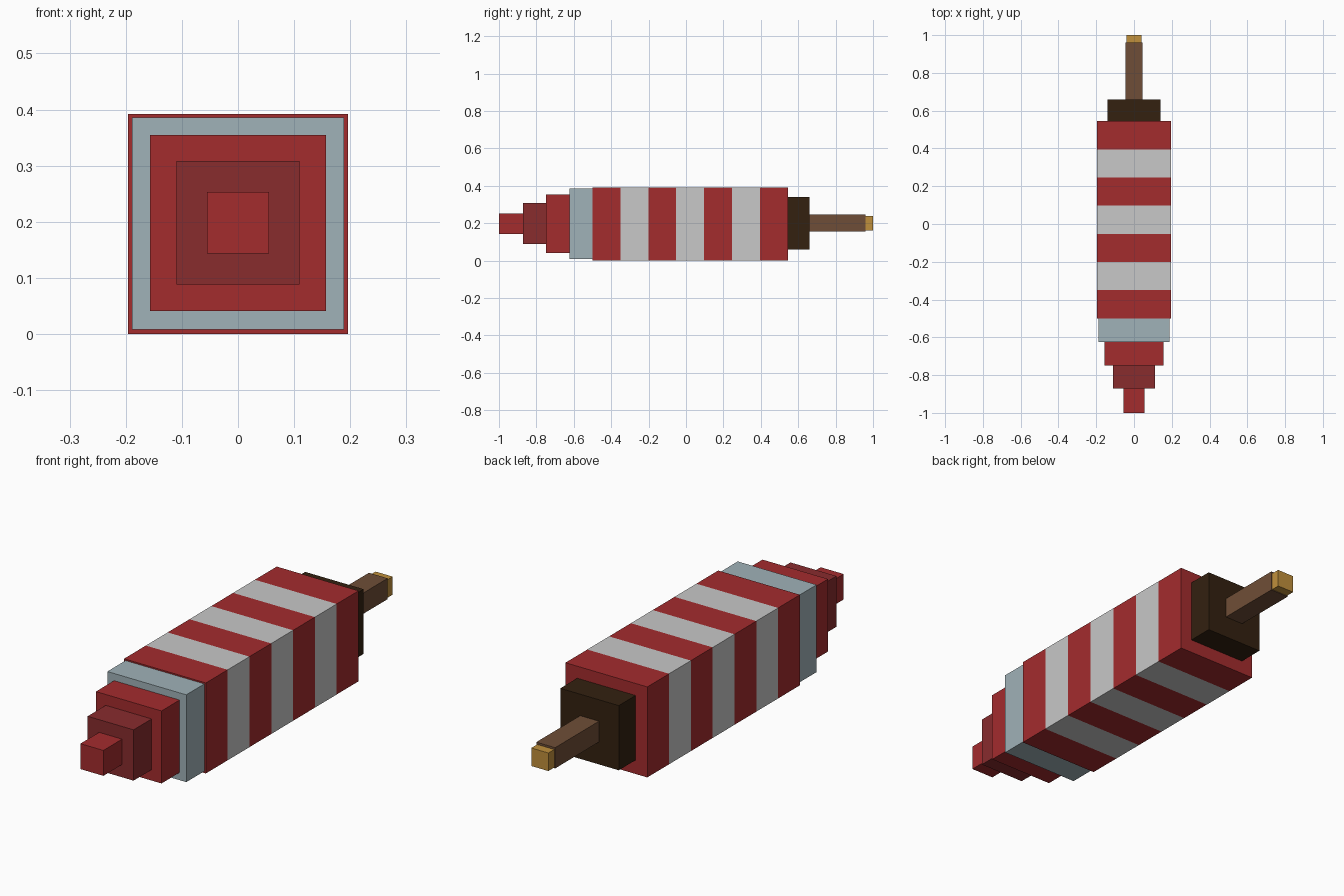
import bpy
import bmesh
from mathutils import Vector

default = bpy.data.objects.get("Cube")
if default:
    bpy.data.objects.remove(default, do_unlink=True)


def material(name, r, g, b):
    mat = bpy.data.materials.new(name)
    mat.use_nodes = True
    mat.diffuse_color = (r, g, b, 1)
    mat.node_tree.nodes["Principled BSDF"].inputs["Base Color"].default_value = (r, g, b, 1)
    return mat


red = material("red", 0.37, 0.025, 0.027)
dark_red = material("dark red", 0.246, 0.025, 0.027)
white = material("pale grey", 0.58, 0.58, 0.58)
blue_grey = material("blue grey", 0.352, 0.445, 0.479)
dark_brown = material("dark brown", 0.033, 0.015, 0.005)
brown = material("brown", 0.159, 0.076, 0.038)
gold = material("gold", 0.527, 0.279, 0.045)


def block(name, y0, y1, half, mats, z=0.197, half_z=None, stripes=1):
    """Square block along y, cut into equal bands that alternate materials."""
    half_z = half_z or half
    bm = bmesh.new()
    bmesh.ops.create_cube(bm, size=2)
    for v in bm.verts:
        v.co = Vector((v.co.x * half, v.co.y * (y1 - y0) / 2, v.co.z * half_z))
    step = (y1 - y0) / stripes
    for i in range(1, stripes):
        bmesh.ops.bisect_plane(bm, geom=bm.verts[:] + bm.edges[:] + bm.faces[:],
                               plane_co=(0, (y0 - y1) / 2 + i * step, 0), plane_no=(0, 1, 0))
    for f in bm.faces:
        band = int((f.calc_center_median().y + (y1 - y0) / 2) / step)
        f.material_index = min(band, stripes - 1) % len(mats)
    mesh = bpy.data.meshes.new(name)
    bm.to_mesh(mesh)
    bm.free()
    for m in mats:
        mesh.materials.append(m)
    obj = bpy.data.objects.new(name, mesh)
    obj.location = (0, (y0 + y1) / 2, z)
    bpy.context.collection.objects.link(obj)
    return obj


# Stepped nose
block("nose_tip", -1.0, -0.872, 0.055, [red], z=0.198)
block("nose_middle", -0.872, -0.748, 0.11, [dark_red], z=0.198)
block("nose_base", -0.748, -0.624, 0.157, [red], z=0.198)
block("collar", -0.624, -0.5, 0.189, [blue_grey])

# Striped body
block("body", -0.5, 0.545, 0.196, [red, white], z=0.196, stripes=7)

# Tail plug, stick and its end
block("tail_plug", 0.545, 0.66, 0.14, [dark_brown], z=0.2)
block("stick", 0.66, 0.96, 0.045, [brown], z=0.202)
block("stick_end", 0.96, 1.0, 0.041, [gold], z=0.199, half_z=0.039)
